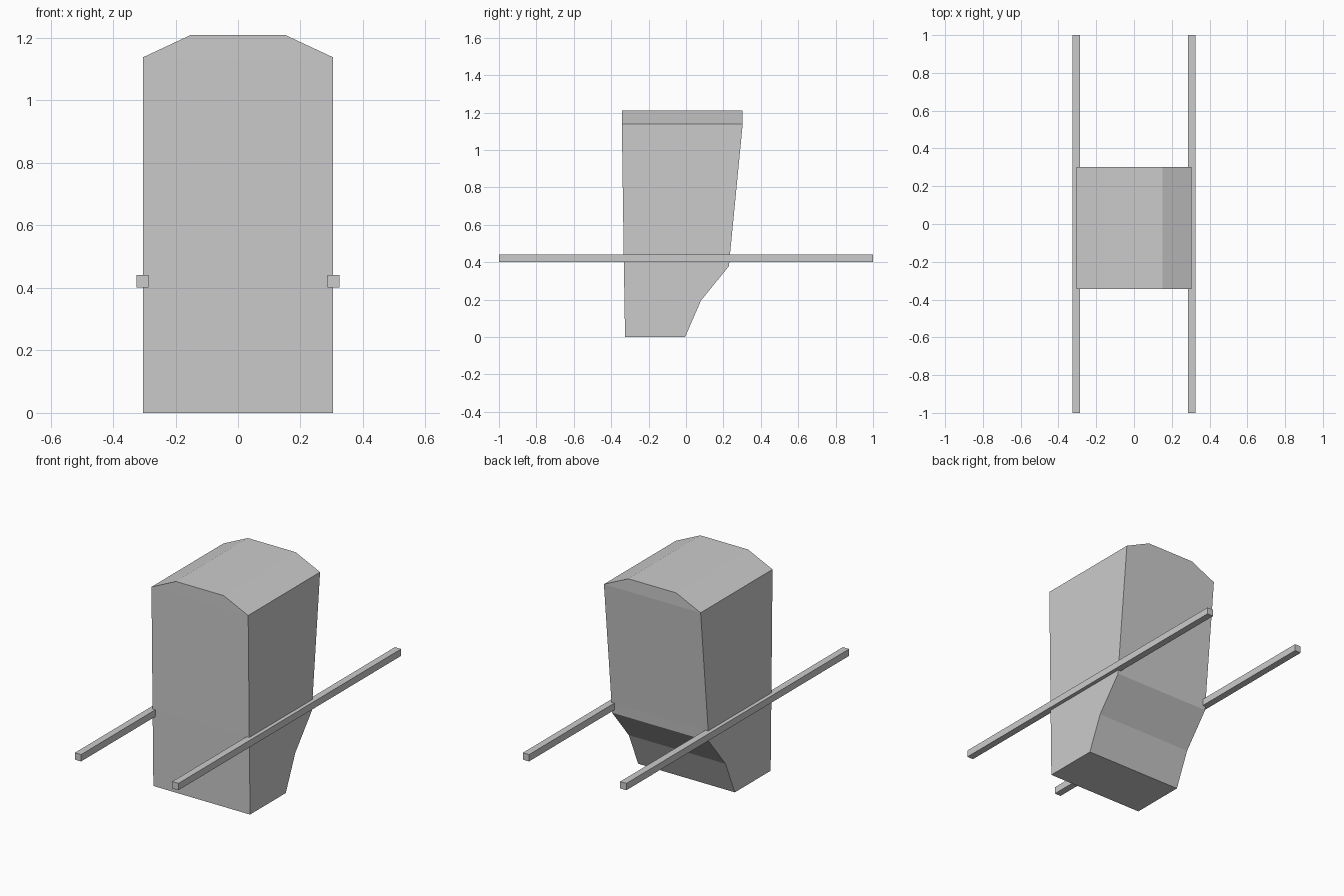
import bpy, bmesh

if "Cube" in bpy.data.objects:
    bpy.data.objects.remove(bpy.data.objects["Cube"])

HALF_W = 0.304


def new_object(name, bm):
    bmesh.ops.recalc_face_normals(bm, faces=bm.faces)
    mesh = bpy.data.meshes.new(name)
    bm.to_mesh(mesh)
    bm.free()
    obj = bpy.data.objects.new(name, mesh)
    bpy.context.collection.objects.link(obj)
    return obj


# Cabin: rectangular sections (z, front y, back y) lofted from floor to eaves
sections = [
    (0.0, -0.326, -0.005),
    (0.195, -0.329, 0.08),
    (0.38, -0.332, 0.23),
    (0.44, -0.333, 0.235),
    (1.138, -0.343, 0.303),
]
bm = bmesh.new()
rings = []
for z, front, back in sections:
    corners = [(-HALF_W, front), (HALF_W, front), (HALF_W, back), (-HALF_W, back)]
    rings.append([bm.verts.new((x, y, z)) for x, y in corners])
bm.faces.new(rings[0])
for low, high in zip(rings, rings[1:]):
    for i in range(4):
        j = (i + 1) % 4
        bm.faces.new((low[i], low[j], high[j], high[i]))

# Roof: flat ridge panel with a slope down to each eave, closed by two gables
fl, fr, br, bl = rings[-1]
ridge_fl, ridge_fr, ridge_br, ridge_bl = [
    bm.verts.new((x, y, 1.21))
    for x, y in [(-0.15, -0.343), (0.15, -0.343), (0.15, 0.303), (-0.15, 0.303)]
]
for face in [
    (ridge_fl, ridge_fr, ridge_br, ridge_bl),
    (fl, ridge_fl, ridge_bl, bl),
    (fr, br, ridge_br, ridge_fr),
    (fl, fr, ridge_fr, ridge_fl),
    (br, bl, ridge_bl, ridge_br),
]:
    bm.faces.new(face)
new_object("cabin", bm)

# Carrying poles along both sides
for side, x in (("left", -0.306), ("right", 0.306)):
    bm = bmesh.new()
    bmesh.ops.create_cube(bm, size=1)
    bmesh.ops.scale(bm, vec=(0.039, 2.0, 0.039), verts=bm.verts)
    bmesh.ops.translate(bm, vec=(x, 0, 0.421), verts=bm.verts)
    new_object("carrying_pole_" + side, bm)
